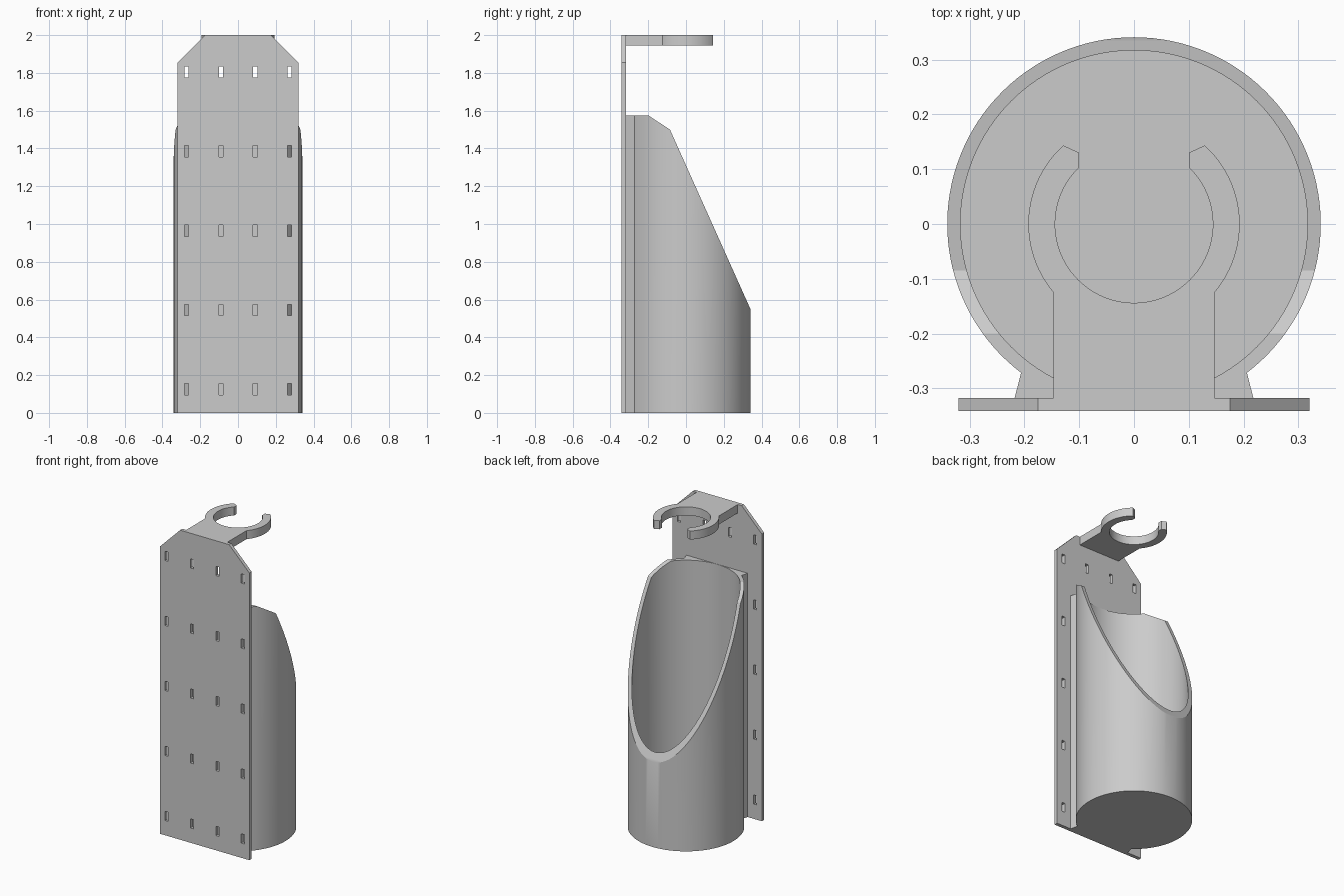
import bpy, bmesh
from math import sin, cos, radians
from mathutils import Vector

default = bpy.data.objects.get("Cube")
if default:
    bpy.data.objects.remove(default)

grey = bpy.data.materials.new("plain grey")
grey.use_nodes = True
colour = (0.6, 0.6, 0.6, 1)
grey.diffuse_color = colour
grey.node_tree.nodes["Principled BSDF"].inputs["Base Color"].default_value = colour


def arc(radius, start, end, steps):
    """Points on a circle around the origin, angles in degrees."""
    angles = [radians(start + (end - start) * i / steps) for i in range(steps + 1)]
    return [(radius * cos(a), radius * sin(a)) for a in angles]


def prism(name, outline, low, high, axis):
    """Extrude a closed 2D outline along the named axis."""
    place = {"x": lambda a, b, d: (d, a, b),
             "y": lambda a, b, d: (a, d, b),
             "z": lambda a, b, d: (a, b, d)}[axis]
    bm = bmesh.new()
    face = bm.faces.new([bm.verts.new(place(a, b, low)) for a, b in outline])
    moved = bmesh.ops.extrude_face_region(bm, geom=[face])["geom"]
    bmesh.ops.translate(bm, vec=Vector(place(0, 0, high - low)),
                        verts=[v for v in moved if isinstance(v, bmesh.types.BMVert)])
    bmesh.ops.recalc_face_normals(bm, faces=bm.faces)
    mesh = bpy.data.meshes.new(name)
    bm.to_mesh(mesh)
    bm.free()
    mesh.materials.append(grey)
    obj = bpy.data.objects.new(name, mesh)
    bpy.context.collection.objects.link(obj)
    return obj


def cut(target, cutter):
    """Subtract the cutter from the target, then discard the cutter."""
    mod = target.modifiers.new("cut", "BOOLEAN")
    mod.operation = "DIFFERENCE"
    mod.solver = "EXACT"
    mod.object = cutter
    bpy.context.view_layer.objects.active = target
    bpy.ops.object.modifier_apply(modifier=mod.name)
    bpy.data.objects.remove(cutter)


def smooth(obj):
    bpy.ops.object.select_all(action="DESELECT")
    obj.select_set(True)
    bpy.context.view_layer.objects.active = obj
    bpy.ops.object.shade_smooth_by_angle(angle=radians(25))


FRONT, BACK = -0.341, -0.318   # faces of the mounting plate

# Mounting plate with clipped top corners
plate = prism("mounting_plate", [(-0.32, 0), (0.32, 0), (0.32, 1.855), (0.175, 2),
                                 (-0.175, 2), (-0.32, 1.855)], FRONT, BACK, "y")

# Grid of upright slots through the plate
for row in range(5):
    for col in range(4):
        x, z = -0.272 + 0.1815 * col, 0.125 + 0.42 * row
        w, h = 0.011, 0.03
        cut(plate, prism("slot_cutter", [(x - w, z - h), (x + w, z - h),
                                         (x + w, z + h), (x - w, z + h)],
                         FRONT - 0.05, BACK + 0.05, "y"))

# Round holder with a flared neck joining it to the plate
outline = arc(0.341, -52.8, 232.8, 96) + [(-0.218, BACK), (0.218, BACK)]
holder = prism("holder_cup", outline, 0, 1.7, "z")
cut(holder, prism("bore_cutter", arc(0.317, 0, 356.25, 95), 0.023, 1.9, "z"))

# Slanted mouth of the holder
cut(holder, prism("mouth_cutter", [(-0.5, 1.575), (-0.2, 1.575), (-0.085, 1.5),
                                   (0.341, 0.55), (0.45, 0.307), (0.45, 2.2),
                                   (-0.5, 2.2)], -0.6, 0.6, "x"))
smooth(holder)

# Open clip ring on a wide stem at the top of the plate
half = [(0.147, BACK)] + arc(0.193, -40, 48, 24) + [(0.1, 0.13)] + arc(0.144, 46, -90, 36)
clip = prism("clip_ring", half + [(-x, y) for x, y in reversed(half[:-1])],
             1.945, 2, "z")
smooth(clip)
